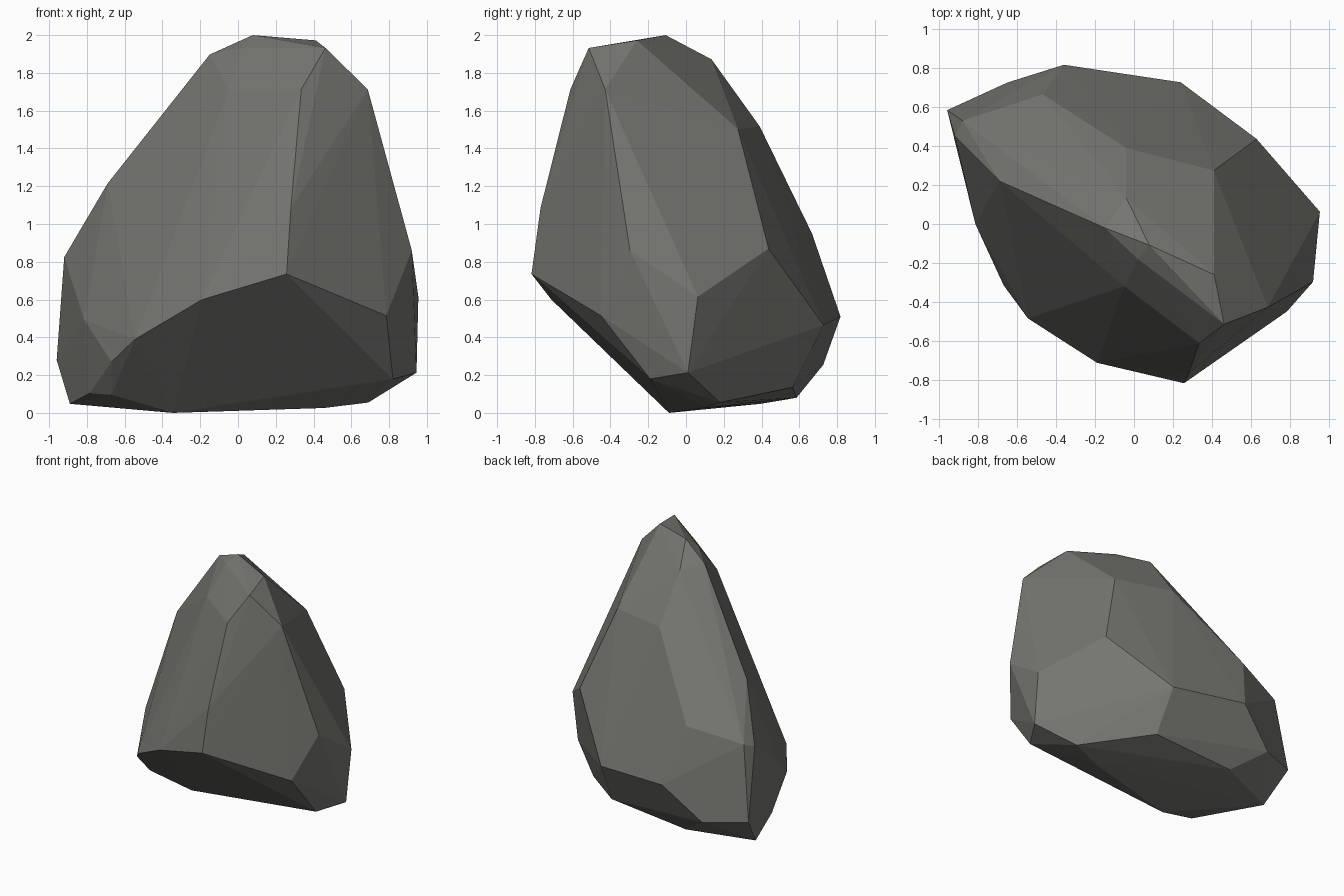
import bpy, bmesh

# Corners of the boulder, grouped by region; the convex hull gives its flat facets
base = [(-.345, -.09, .005), (.457, .10, .026), (.69, .18, .055), (-.89, .395, .048),
        (-.41, .585, .08), (-.785, .04, .105), (-.67, -.15, .095), (.26, .565, .135),
        (.82, -.19, .18), (.945, .01, .213)]
front_belly = [(-.67, -.315, .27), (-.545, -.485, .39), (-.19, -.713, .60),
               (.257, -.818, .735), (.785, -.45, .515), (.28, -.77, 1.085), (-.05, -.54, 1.07)]
sides = [(-.96, .585, .28), (-.815, 0, .495), (-.92, .45, .825), (-.88, .53, .86),
         (-.69, .22, 1.215), (.955, .063, .615), (.92, -.297, .86)]
back = [(-.65, .727, .255), (-.36, .818, .51), (.24, .728, .465), (.63, .437, .87),
        (-.47, .667, .95), (-.04, .39, 1.517), (.41, .275, 1.503)]
crown = [(-.05, -.32, 1.71), (.335, -.612, 1.713), (.687, -.428, 1.713), (-.15, -.02, 1.897),
         (-.04, .135, 1.872), (.02, -.18, 1.933), (.463, -.515, 1.932), (.412, -.26, 1.972),
         (.078, -.108, 2.0)]

stone = bpy.data.materials.new("warm_grey_stone")
stone.diffuse_color = (.18, .18, .165, 1)

# Boulder: wrap the corners, drop leftovers
bm = bmesh.new()
for p in base + front_belly + sides + back + crown:
    bm.verts.new((p[0], p[1], p[2] - .005 if p[2] < .01 else p[2]))
bmesh.ops.convex_hull(bm, input=bm.verts[:])
bmesh.ops.delete(bm, geom=[v for v in bm.verts if not v.link_faces], context='VERTS')
bmesh.ops.recalc_face_normals(bm, faces=bm.faces[:])

mesh = bpy.data.meshes.new("boulder")
bm.to_mesh(mesh)
bm.free()
mesh.materials.append(stone)
boulder = bpy.data.objects.new("boulder", mesh)
bpy.context.collection.objects.link(boulder)
